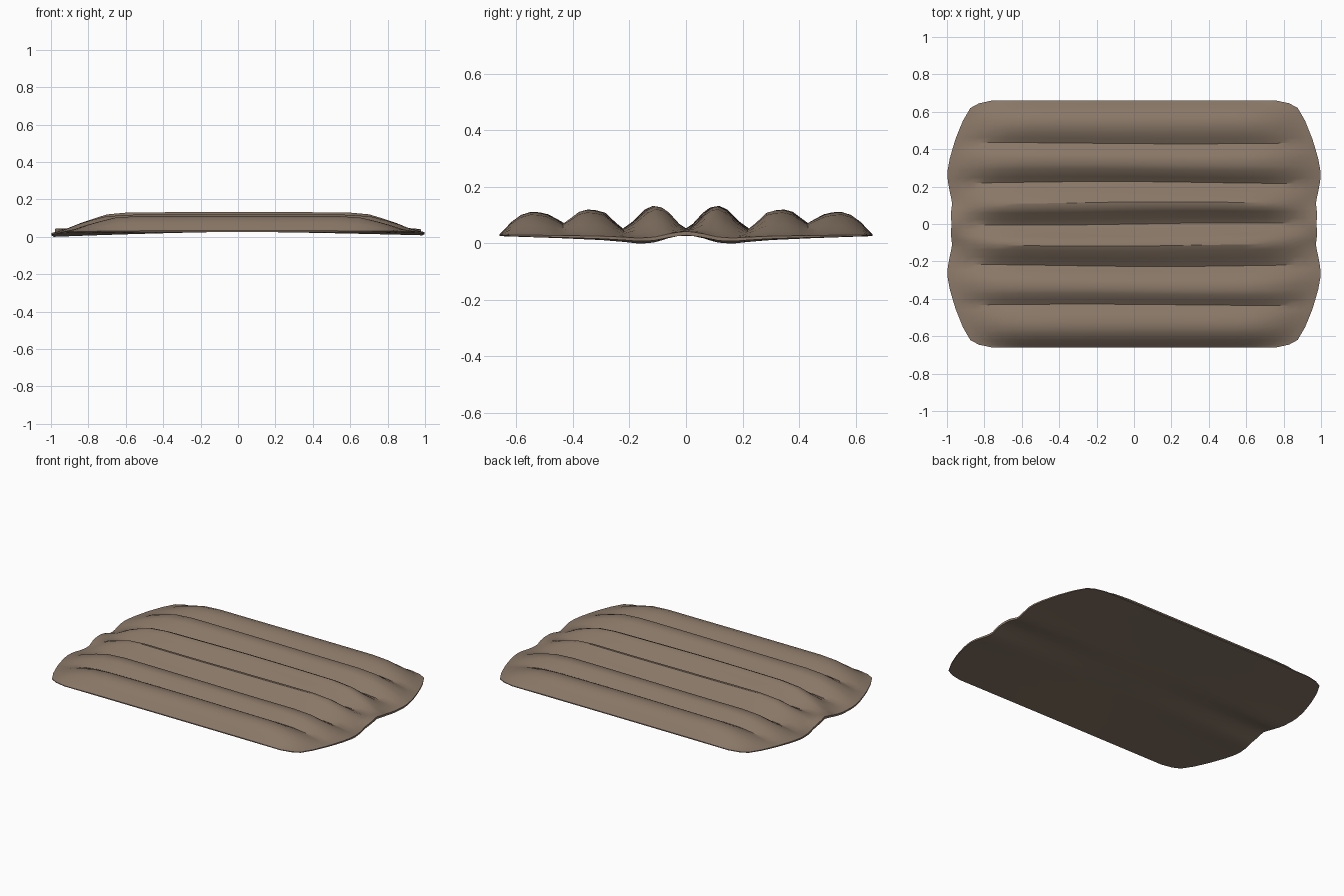
import bpy, bmesh, math

if "Cube" in bpy.data.objects:
    bpy.data.objects.remove(bpy.data.objects["Cube"])

# Half cross-section of the padded top: (y, z), mirrored about y = 0
TOP = [(0, .055), (.03, .075), (.065, .115), (.09, .134), (.113, .138), (.14, .125),
       (.18, .085), (.222, .055), (.25, .077), (.29, .115), (.32, .123), (.347, .125),
       (.375, .118), (.405, .095), (.432, .076), (.46, .092), (.49, .108), (.52, .115),
       (.55, .117), (.585, .106), (.62, .080), (.645, .052), (.66, .038)]
# Underside height at the short ends
UNDER = [(0, .035), (.05, .028), (.11, .010), (.16, .003), (.22, .010), (.30, .017),
         (.45, .024), (.66, .031)]
# Half length of the mat for each y
OUTLINE = [(0, .975), (.05, .98), (.12, .972), (.2, .99), (.27, 1.0), (.35, .985),
           (.45, .955), (.55, .915), (.62, .875), (.65, .82), (.66, .76)]
# How far the ridges rise along the length (0 = middle, 1 = tip)
FADE = [(0, 1), (.6, .98), (.72, .88), (.85, .52), (.93, .18), (1, 0)]
STEPS = [0, .15, .3, .45, .6, .72, .8, .87, .93, .97, 1]


def interp(table, t):
    for (a, va), (b, vb) in zip(table, table[1:]):
        if t <= b:
            return va + (vb - va) * (t - a) / (b - a)
    return table[-1][1]


def mirrored(values):
    return [-v for v in reversed(values[1:])] + list(values)


ys = mirrored([p[0] for p in TOP])
ss = mirrored(STEPS)

bm = bmesh.new()
upper, lower = [], []
for y in ys:
    a = abs(y)
    up_row, low_row = [], []
    for s in ss:
        x = s * interp(OUTLINE, a)
        # Underside sags toward the ends, more on the left
        sag = abs(s) ** 1.4 * (1.0 if s < 0 else .7)
        zb = .032 + (interp(UNDER, a) - .032) * sag
        rim = zb + .010 * (1 - a / .66) + .004
        zt = rim + (interp(TOP, a) - rim) * interp(FADE, abs(s))
        # Gentle waviness of the seams
        yy = y + .006 * math.sin(3 * x + 9 * y) * (1 - (a / .66) ** 2)
        up_row.append(bm.verts.new((x, yy, max(zt, zb + .003))))
        low_row.append(bm.verts.new((x, yy, zb)))
    upper.append(up_row)
    lower.append(low_row)

# Padded top and underside
R, C = len(ys), len(ss)
for i in range(R - 1):
    for j in range(C - 1):
        bm.faces.new((upper[i][j], upper[i][j + 1], upper[i + 1][j + 1], upper[i + 1][j]))
        bm.faces.new((lower[i][j], lower[i + 1][j], lower[i + 1][j + 1], lower[i][j + 1]))
# Thin rim around the edge
for j in range(C - 1):
    for i in (0, R - 1):
        bm.faces.new((upper[i][j], upper[i][j + 1], lower[i][j + 1], lower[i][j]))
for i in range(R - 1):
    for j in (0, C - 1):
        bm.faces.new((upper[i][j], upper[i + 1][j], lower[i + 1][j], lower[i][j]))
bmesh.ops.recalc_face_normals(bm, faces=bm.faces)

# Stand on the ground
low = min(v.co.z for v in bm.verts)
for v in bm.verts:
    v.co.z -= low

mesh = bpy.data.meshes.new("ridged_mat")
bm.to_mesh(mesh)
bm.free()
mat = bpy.data.materials.new("warm brown")
mat.diffuse_color = (.25, .185, .135, 1)
mat.use_nodes = True
mat.node_tree.nodes["Principled BSDF"].inputs["Base Color"].default_value = mat.diffuse_color
mesh.materials.append(mat)
obj = bpy.data.objects.new("ridged_mat", mesh)
bpy.context.collection.objects.link(obj)
bpy.context.view_layer.objects.active = obj
obj.select_set(True)
bpy.ops.object.shade_smooth_by_angle(angle=math.radians(30))
